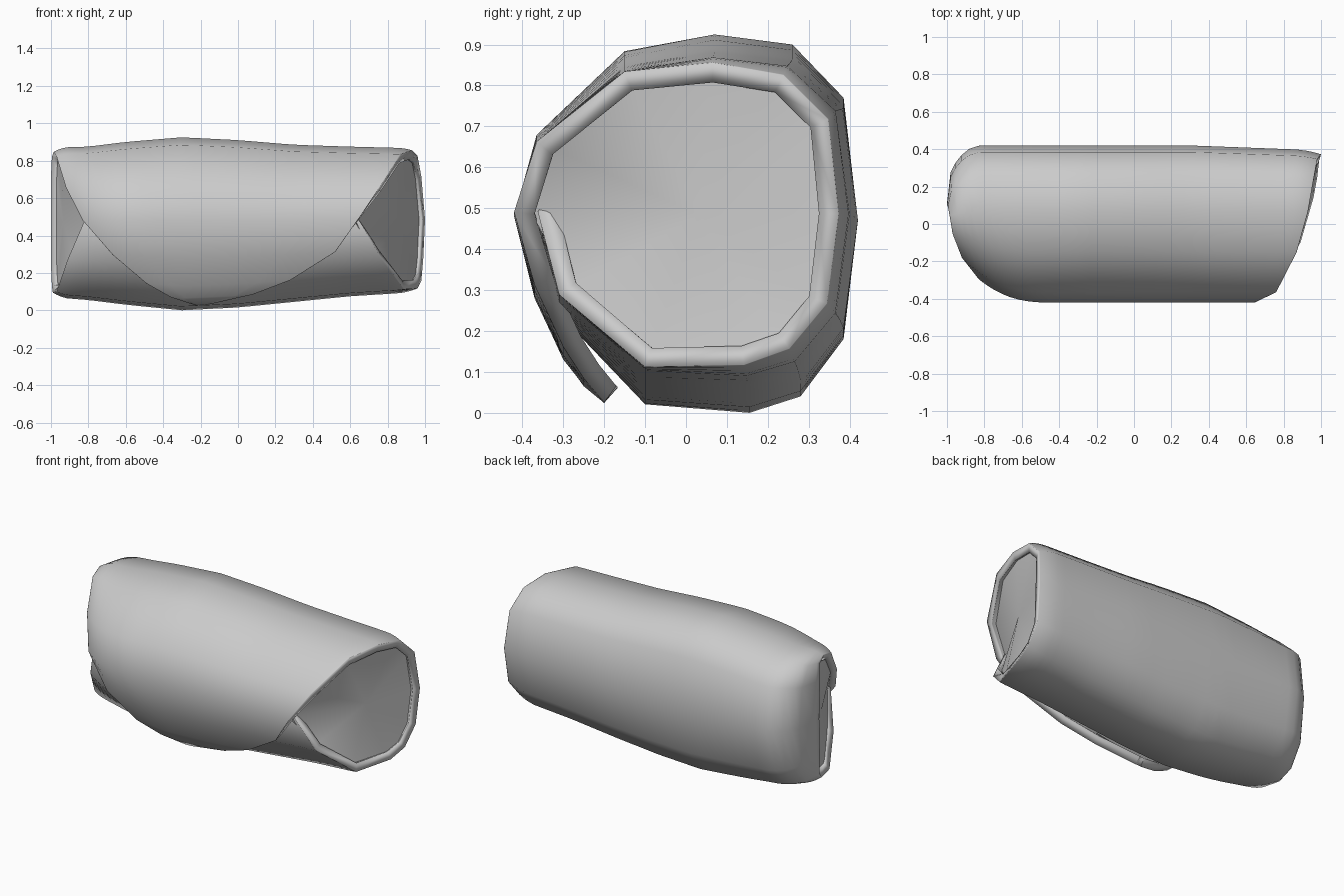
import bpy, bmesh, math
from mathutils import Vector

cube = bpy.data.objects.get("Cube")
if cube:
    bpy.data.objects.remove(cube)

grey = bpy.data.materials.new("plain_grey")
grey.use_nodes = True
grey.diffuse_color = (0.6, 0.6, 0.6, 1)
grey.node_tree.nodes["Principled BSDF"].inputs["Base Color"].default_value = (0.6, 0.6, 0.6, 1)

# Spiral profile of the rolled sheet: y, z, left cut x, right cut x
SPIRAL = [
    (-.28, .66, -.60, .40), (-.362, .48, -.82, .64), (-.31, .24, -.91, .76),
    (-.10, .02, -.97, .89), (.155, 0, -.99, .96), (.28, .04, -.995, .98),
    (.385, .18, -1, .99), (.42, .47, -1, 1), (.385, .77, -1, .98),
    (.26, .90, -.995, .96), (.07, .925, -.985, .93), (-.15, .885, -.97, .87),
    (-.365, .68, -.92, .76), (-.42, .48, -.83, .645), (-.37, .28, -.67, .52),
    (-.30, .13, -.49, .28), (-.25, .065, -.36, .08), (-.20, .02, -.22, -.18)]
# Height limits along the length: x, bottom, top
LIMITS = [(-1, .07, .87), (-.8, .055, .875), (-.6, .03, .9), (-.3, 0, .925),
          (0, .015, .91), (.3, .045, .885), (.6, .075, .875), (1, .10, .865)]
STEPS = 32


def limits(x):
    for (x0, b0, t0), (x1, b1, t1) in zip(LIMITS, LIMITS[1:]):
        if x <= x1:
            f = (x - x0) / (x1 - x0)
            return b0 + (b1 - b0) * f, t0 + (t1 - t0) * f
    return LIMITS[-1][1:]


def ramp(x, start, end, power):
    return max(0, (x - start) / (end - start)) ** power


def place(y, z, x):
    """Fit a profile point to the swelling of the roll and its pinched ends."""
    bottom, top = limits(x)
    z = bottom + z / .925 * (top - bottom)
    right = ramp(x, .85, 1, 2)
    if y > 0:
        y *= 1 - .42 * ramp(x, -.8, -1, 2.5) - .05 * right - .09 * max(0, x - .3)
        y *= 1 - .55 * ramp(x, -.98, -1, 1)
    else:
        y *= 1 - .75 * ramp(x, -.45, -1, 2.5)
    z += (.47 - z) * (.08 * ramp(x, -.9, -1, 2) + .10 * right)
    return Vector((x, y, z))


def make_object(name, bm):
    bmesh.ops.recalc_face_normals(bm, faces=bm.faces)
    mesh = bpy.data.meshes.new(name)
    bm.to_mesh(mesh)
    bm.free()
    obj = bpy.data.objects.new(name, mesh)
    bpy.context.collection.objects.link(obj)
    mesh.materials.append(grey)
    return obj


def smooth(obj, angle):
    bpy.ops.object.select_all(action='DESELECT')
    obj.select_set(True)
    bpy.context.view_layer.objects.active = obj
    bpy.ops.object.shade_smooth_by_angle(angle=math.radians(angle))


# Rolled sheet with the overlapping rounded flap
bm = bmesh.new()
rows = []
for y, z, xl, xr in SPIRAL:
    rows.append([bm.verts.new(place(y, z, xl + (xr - xl) * (.5 - .5 * math.cos(math.pi * k / STEPS))))
                 for k in range(STEPS + 1)])
for a, b in zip(rows, rows[1:]):
    for i in range(STEPS):
        bm.faces.new((a[i], a[i + 1], b[i + 1], b[i]))
sheet = make_object("rolled_sheet", bm)
# Outward normals: the back of the roll must face +y
if max(sheet.data.polygons, key=lambda p: p.center.y).normal.y < 0:
    sheet.data.flip_normals()
thick = sheet.modifiers.new("thickness", 'SOLIDIFY')
thick.thickness = .05
thick.offset = -1
smooth(sheet, 60)

# Fillings that close both ends just inside the rim
for name, side in (("right_filling", -1), ("left_filling", 1)):
    bm = bmesh.new()
    loop = []
    for y, z, xl, xr in SPIRAL[2:14]:
        x = xl if side < 0 else xr
        v = place(y, z, x)
        loop.append(bm.verts.new((x - side * .03, v.y * .9, .47 + (v.z - .47) * .92)))
    centre = bm.verts.new(sum((v.co for v in loop), Vector()) / len(loop))
    for i, v in enumerate(loop):
        bm.faces.new((v, loop[(i + 1) % len(loop)], centre))
    filling = make_object(name, bm)
    if filling.data.polygons[0].normal.x * side < 0:
        filling.data.flip_normals()
    smooth(filling, 80)
